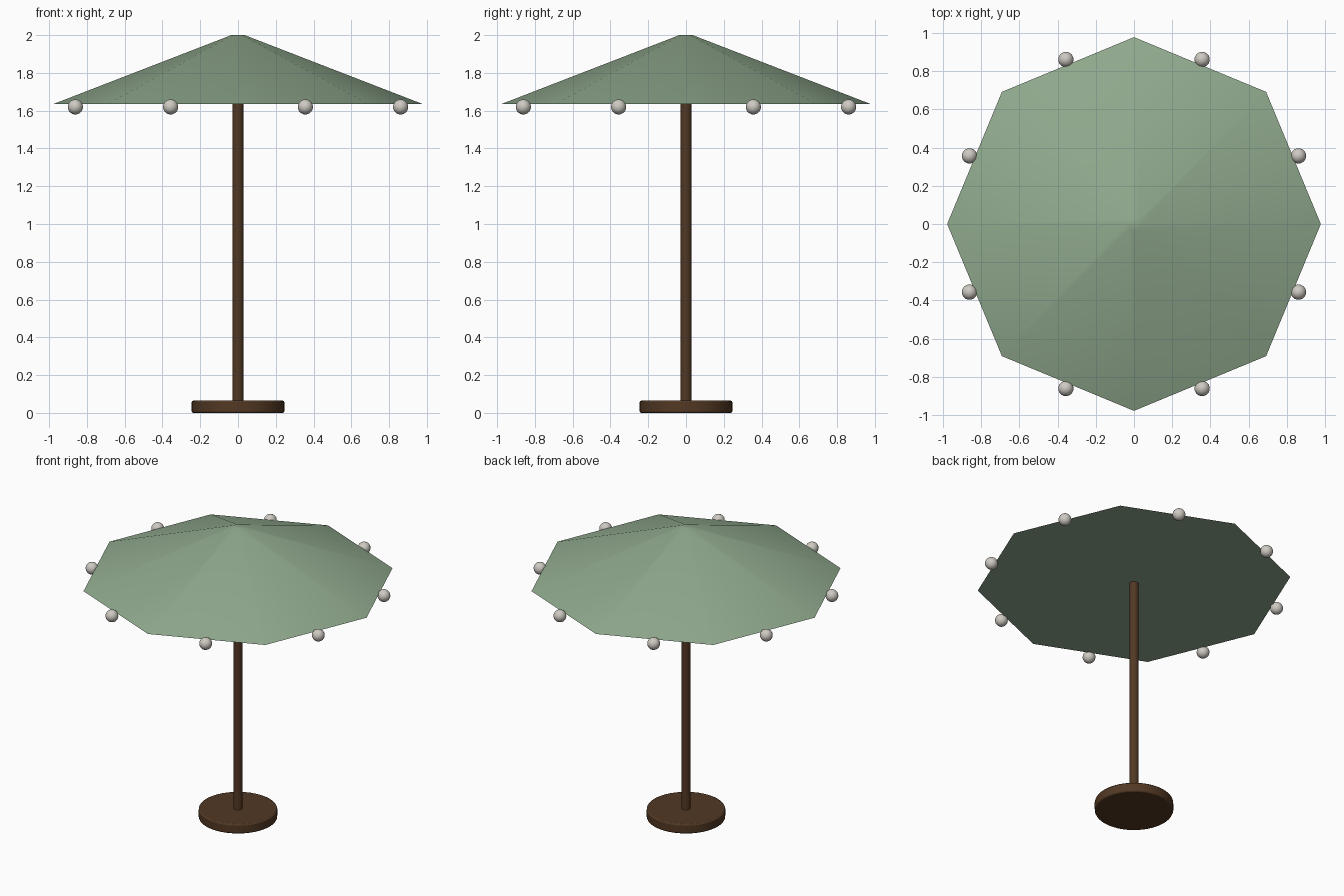
import bpy, math

cube = bpy.data.objects.get("Cube")
if cube:
    bpy.data.objects.remove(cube, do_unlink=True)


def material(name, rgb):
    m = bpy.data.materials.new(name)
    m.use_nodes = True
    m.diffuse_color = (*rgb, 1)
    bsdf = next(n for n in m.node_tree.nodes if n.type == 'BSDF_PRINCIPLED')
    bsdf.inputs["Base Color"].default_value = (*rgb, 1)
    return m


sage = material("sage_canvas", (0.28, 0.40, 0.27))
wood = material("dark_wood", (0.085, 0.040, 0.017))
pearl = material("pearl_white", (0.62, 0.59, 0.54))


def finish(name, mat):
    ob = bpy.context.object
    ob.name = ob.data.name = name
    ob.data.materials.append(mat)
    bpy.ops.object.shade_smooth_by_angle(angle=math.radians(35))
    return ob


def tapered(name, mat, sides, r_low, r_high, z_low, z_high):
    bpy.ops.mesh.primitive_cone_add(vertices=sides, radius1=r_low, radius2=r_high,
                                    depth=z_high - z_low,
                                    location=(0, 0, (z_low + z_high) / 2))
    return finish(name, mat)


# Round foot with a softened rim
base = tapered("base", wood, 48, 0.245, 0.245, 0, 0.065)
bevel = base.modifiers.new("soft_rim", 'BEVEL')
bevel.width = 0.008
bevel.segments = 2
bevel.limit_method = 'ANGLE'

# Pole and eight-sided canopy
tapered("pole", wood, 24, 0.029, 0.029, 0.06, 1.66)
tapered("canopy", sage, 8, 0.978, 0.035, 1.635, 2.0)

# Ball ornaments, one at the middle of each canopy edge
for i in range(8):
    a = math.radians(22.5 + 45 * i)
    bpy.ops.mesh.primitive_uv_sphere_add(segments=24, ring_count=16, radius=0.04,
                                         location=(0.932 * math.cos(a), 0.932 * math.sin(a), 1.62))
    finish(f"ball_ornament_{i + 1}", pearl)
